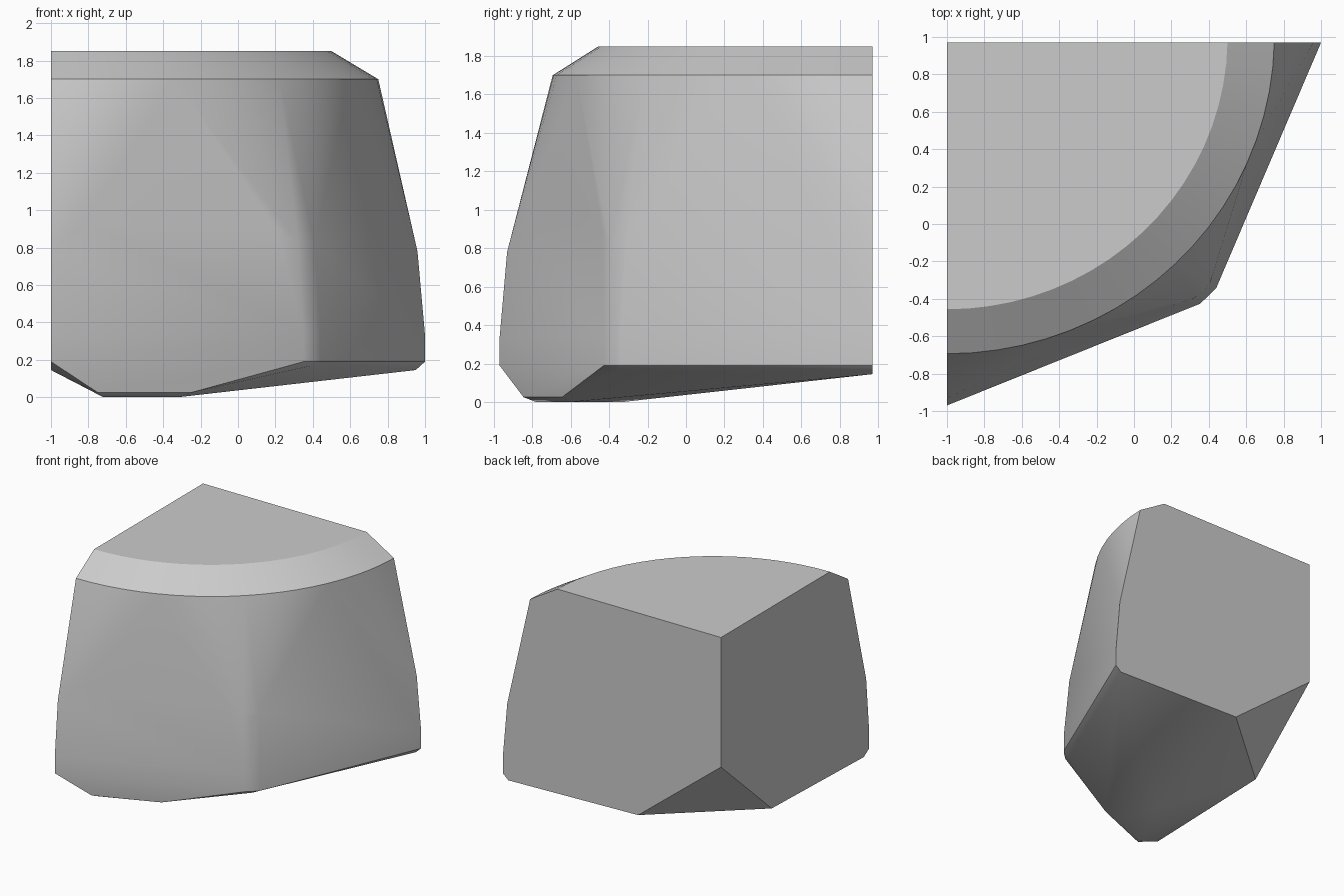
import bpy, bmesh, math

cube = bpy.data.objects.get("Cube")
if cube:
    bpy.data.objects.remove(cube, do_unlink=True)

# The block is a quarter of an eight-sided solid around this axis
AXIS_X, AXIS_Y = -1.0, 0.97
STRETCH_Y = 0.97


def ring_point(radius, degrees, z):
    a = math.radians(degrees)
    return (AXIS_X + radius * math.cos(a),
            AXIS_Y - radius * math.sin(a) * STRETCH_Y, z)


def mix(a, b, t):
    return tuple(p + (q - p) * t for p, q in zip(a, b))


def side_radius(z):
    return 2.0 - 0.09 * max(0.0, z - 0.33)


points = []

# Round shoulder and flat top
STEPS = 20
for i in range(STEPS + 1):
    angle = 90 * i / STEPS
    points.append(ring_point(1.75 - 0.035 * math.sin(math.radians(angle)), angle, 1.70))
    points.append(ring_point(1.5 - 0.03 * math.sin(math.radians(angle)), angle, 1.85))

# Two flat sides with arched upper limits and a softened middle corner
for start, end in ((0, 45), (90, 45)):
    for i in range(13):
        t = i / 12 * 0.955
        z = 0.78 + 0.25 * (1 - abs(2 * t - 1) ** 2.2)
        for level in (z, 0.33, 0.19):
            r = side_radius(level)
            points.append(mix(ring_point(r, start, level), ring_point(r, end, level), t))
for z in (0.78, 0.33, 0.19):
    points.append(ring_point(side_radius(z) * 0.988, 45, z))

# Rounded lower rim
points += [(-1, -0.9, 0.145), (0.38, -0.36, 0.165), (0.95, 0.97, 0.145)]
# Lowered foot under the front side
points += [(-0.75, -0.845, 0.025), (-0.25, -0.645, 0.025),
           (-0.72, -0.78, 0), (-0.32, -0.6, 0), (-0.5, -0.33, 0)]
# Slanted cut at the inner corner
points += [(-1, 0.97, 1.85), (-1, 0.97, 0.776),
           (-0.24, 0.97, 0.175), (-1, 0.306, 0.18)]

bm = bmesh.new()
for p in points:
    bm.verts.new(p)
bmesh.ops.remove_doubles(bm, verts=bm.verts[:], dist=0.001)
bmesh.ops.convex_hull(bm, input=bm.verts[:])
bmesh.ops.delete(bm, geom=[v for v in bm.verts if not v.link_faces], context='VERTS')
bmesh.ops.dissolve_limit(bm, angle_limit=math.radians(0.5),
                         verts=bm.verts[:], edges=bm.edges[:])
bmesh.ops.recalc_face_normals(bm, faces=bm.faces[:])

mesh = bpy.data.meshes.new("corner_block")
bm.to_mesh(mesh)
bm.free()
block = bpy.data.objects.new("corner_block", mesh)
bpy.context.collection.objects.link(block)

# Plain grey
grey = bpy.data.materials.new("plain_grey")
grey.use_nodes = True
colour = (0.6, 0.6, 0.6, 1)
grey.diffuse_color = colour
grey.node_tree.nodes["Principled BSDF"].inputs["Base Color"].default_value = colour
mesh.materials.append(grey)

bpy.ops.object.select_all(action='DESELECT')
block.select_set(True)
bpy.context.view_layer.objects.active = block
bpy.ops.object.shade_smooth_by_angle(angle=math.radians(30))
